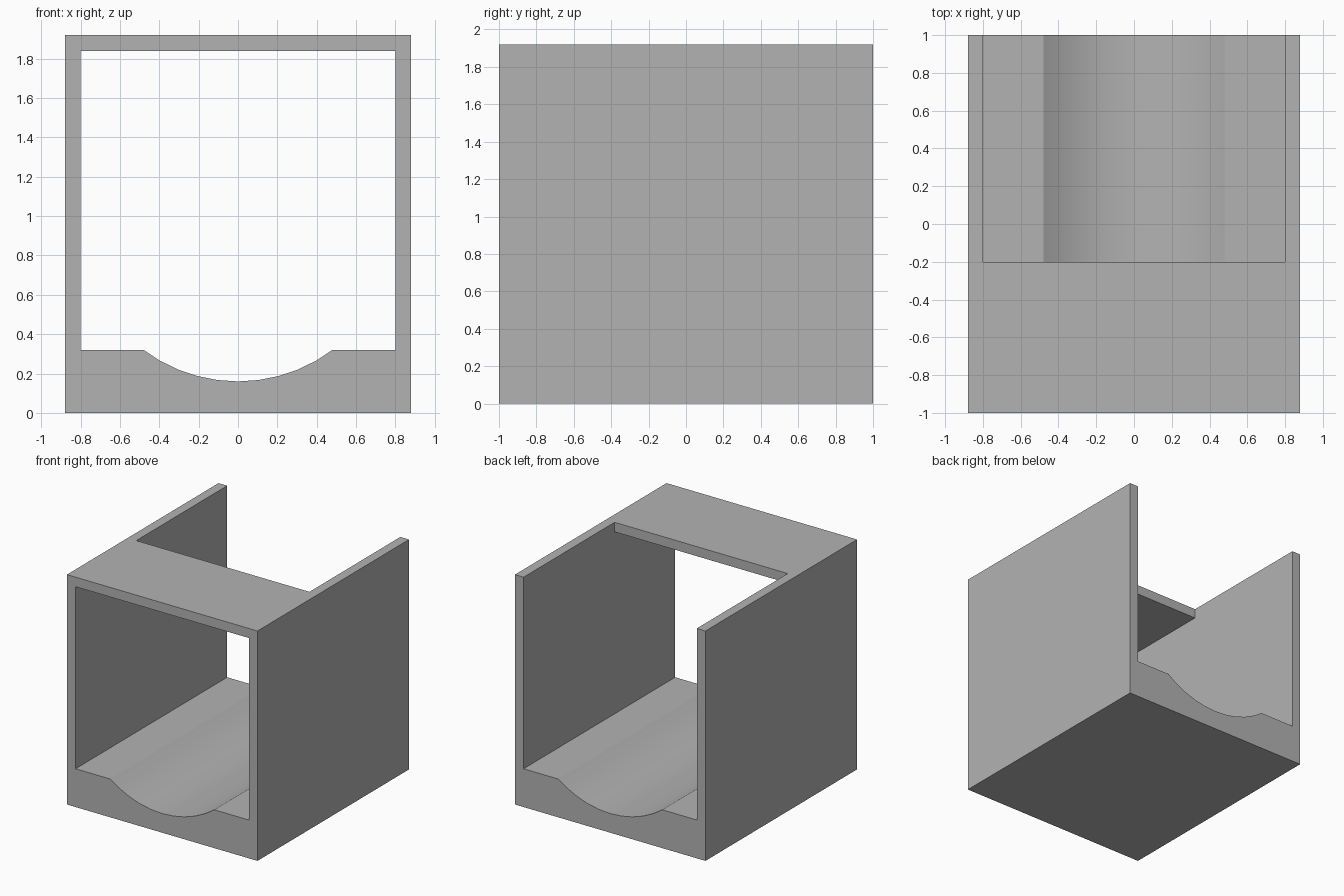
import bpy
import bmesh
from math import sin, cos, radians

if "Cube" in bpy.data.objects:
    bpy.data.objects.remove(bpy.data.objects["Cube"])

# Overall sizes
HALF_W, HALF_L, HEIGHT = 0.88, 1.0, 1.92
WALL, FLOOR = 0.08, 0.32
INNER = HALF_W - WALL
GROOVE_R, GROOVE_X, GROOVE_Z = 0.8, 0.48, 0.96
ROOF_END = -0.2

grey = bpy.data.materials.new("plain grey")
grey.use_nodes = True
colour = (0.45, 0.45, 0.45, 1)
grey.diffuse_color = colour
grey.node_tree.nodes["Principled BSDF"].inputs["Base Color"].default_value = colour


def extrude_profile(name, points, y0, y1):
    """Closed x-z profile swept along y into a solid."""
    bm = bmesh.new()
    face = bm.faces.new([bm.verts.new((x, y0, z)) for x, z in points])
    swept = bmesh.ops.extrude_face_region(bm, geom=[face])["geom"]
    moved = [v for v in swept if isinstance(v, bmesh.types.BMVert)]
    bmesh.ops.translate(bm, verts=moved, vec=(0, y1 - y0, 0))
    bmesh.ops.recalc_face_normals(bm, faces=bm.faces)
    mesh = bpy.data.meshes.new(name)
    bm.to_mesh(mesh)
    bm.free()
    mesh.materials.append(grey)
    obj = bpy.data.objects.new(name, mesh)
    bpy.context.collection.objects.link(obj)
    return obj


def rectangle(half_width, z0, z1):
    return [(-half_width, z0), (half_width, z0), (half_width, z1), (-half_width, z1)]


# Outer block
housing = extrude_profile("open_housing", rectangle(HALF_W, 0, HEIGHT), -HALF_L, HALF_L)

# Tunnel with a shallow round channel in its floor
arc = [(GROOVE_R * sin(radians(a * 7.5)), GROOVE_Z - GROOVE_R * cos(radians(a * 7.5)))
       for a in range(-4, 5)]
tunnel = ([(-INNER, FLOOR), (-GROOVE_X, FLOOR)] + arc
          + [(GROOVE_X, FLOOR), (INNER, FLOOR),
             (INNER, HEIGHT - WALL), (-INNER, HEIGHT - WALL)])
cutters = [extrude_profile("tunnel_cutter", tunnel, -1.2, 1.2),
           extrude_profile("roof_cutter", rectangle(INNER, 1.0, 2.2), ROOF_END, 1.2)]

# Carve the block, then discard the cutters
bpy.context.view_layer.objects.active = housing
housing.select_set(True)
for cutter in cutters:
    cutter.hide_render = True
    cut = housing.modifiers.new(cutter.name, "BOOLEAN")
    cut.operation = "DIFFERENCE"
    cut.solver = "EXACT"
    cut.object = cutter
    bpy.ops.object.modifier_apply(modifier=cut.name)
    bpy.data.objects.remove(cutter)

bpy.ops.object.shade_smooth_by_angle(angle=radians(20))
